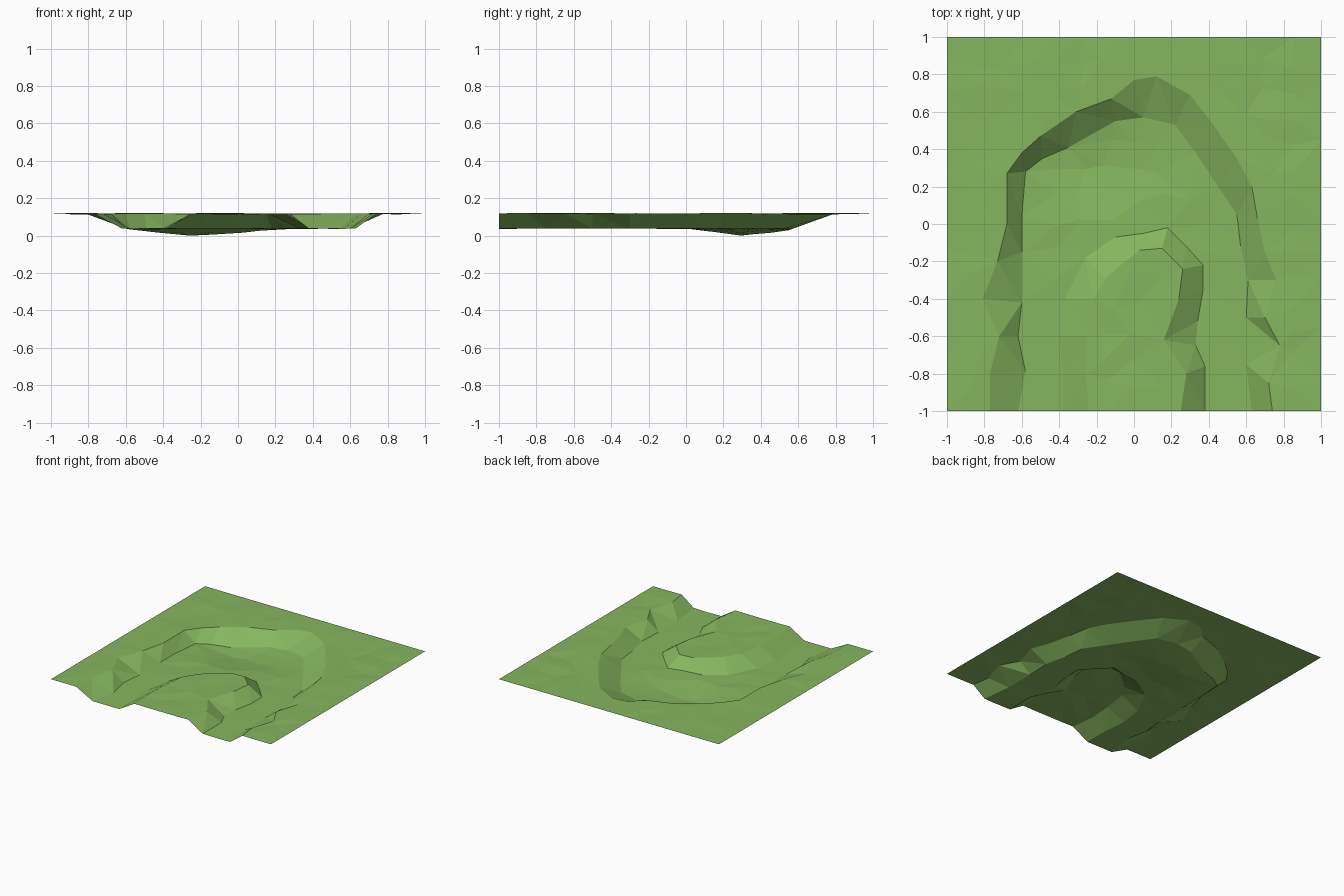
import bpy
import math
import random
from mathutils import Vector
from mathutils.geometry import delaunay_2d_cdt

random.seed(4)
cube = bpy.data.objects.get("Cube")
if cube:
    bpy.data.objects.remove(cube)

PLATEAU = 0.12
CELLS = 14

# Contours of the river banks, each running from the front edge round to it again
outer_crest = [(-.77, -1), (-.77, -.8), (-.72, -.6), (-.81, -.4), (-.73, -.2), (-.68, 0),
               (-.68, .27), (-.6, .38), (-.5, .47), (-.31, .6), (-.12, .67), (0, .77),
               (.12, .79), (.3, .69), (.41, .55), (.55, .35), (.63, .2), (.66, .03),
               (.7, -.15), (.76, -.3), (.7, -.5), (.78, -.65), (.72, -.85), (.74, -1)]
outer_foot = [(-.62, -1), (-.58, -.79), (-.62, -.6), (-.6, -.42), (-.6, -.15), (-.6, .04),
              (-.58, .28), (-.49, .35), (-.35, .41), (-.1, .55), (.05, .57), (.22, .53),
              (.33, .38), (.45, .2), (.55, .05), (.57, -.12), (.61, -.3), (.6, -.5),
              (.6, -.75), (.63, -1)]
island_foot = [(-.38, -1), (-.38, -.8), (-.4, -.6), (-.37, -.4), (-.26, -.18), (-.1, -.07),
               (.05, -.05), (.18, -.02), (.28, -.12), (.37, -.22), (.37, -.35), (.34, -.52),
               (.33, -.65), (.38, -.76), (.38, -1)]
island_crest = [(-.24, -1), (-.26, -.8), (-.25, -.6), (-.22, -.4), (-.15, -.29), (-.06, -.21),
                (.03, -.14), (.15, -.13), (.26, -.24), (.24, -.4), (.16, -.62), (.28, -.8),
                (.25, -1)]


def inside(x, y, outline):
    """Even-odd test against a closed outline."""
    hit = False
    for (ax, ay), (bx, by) in zip(outline, outline[1:] + outline[:1]):
        if (ay > y) != (by > y) and x < ax + (y - ay) * (bx - ax) / (by - ay):
            hit = not hit
    return hit


def floor_height(x, y):
    """River bed, with a deeper pool in the back bend."""
    r = math.hypot((x + .2) / .5, (y - .32) / .36)
    pool = .5 + .5 * math.cos(math.pi * min(r, 1))
    return .041 - .038 * pool


def noise(amount):
    return random.uniform(-amount, amount)


points, heights, edges, near = [], [], [], []


def add_point(x, y, z):
    points.append(Vector((x, y)))
    heights.append(z)


# Bank lines become fixed edges of the sheet
for line, raised in ((outer_crest, True), (outer_foot, False),
                     (island_foot, False), (island_crest, True)):
    start = len(points)
    for x, y in line:
        add_point(x, y, PLATEAU + noise(.002) if raised else floor_height(x, y))
    edges += [(i, i + 1) for i in range(start, len(points) - 1)]
    for i in range(start, len(points) - 1):
        near += [points[i].lerp(points[i + 1], t / 4) for t in range(5)]

# Jittered grid fills the flat ground and the river bed
for row in range(CELLS + 1):
    for col in range(CELLS + 1):
        x, y = 2 * col / CELLS - 1, 2 * row / CELLS - 1
        side, end = col in (0, CELLS), row in (0, CELLS)
        x += 0 if side else noise(.03)
        y += 0 if end else noise(.03)
        if min((p - Vector((x, y))).length for p in near) < .07:
            continue
        ty = max(y, -.99)
        in_crest, in_foot, in_isle_foot, in_isle = (
            inside(x, ty, o) for o in (outer_crest, outer_foot, island_foot, island_crest))
        if in_crest != in_foot or in_isle_foot != in_isle:
            continue
        if in_foot and not in_isle:
            z = floor_height(x, y) + noise(.003)
        else:
            z = PLATEAU + (0 if side or end else noise(.004))
        add_point(x, y, z)

flat, _, faces, origins, _, _ = delaunay_2d_cdt(points, edges, [], 0, 1e-5)
verts = [(p.x, p.y, heights[o[0]] if o else PLATEAU / 2) for p, o in zip(flat, origins)]
lowest = min(v[2] for v in verts)
verts = [(x, y, z - lowest) for x, y, z in verts]

# Ground sheet
mesh = bpy.data.meshes.new("ground")
mesh.from_pydata(verts, [], faces)
mesh.update()
for poly in mesh.polygons:
    if poly.normal.z < 0:
        poly.flip()
mesh.update()
ground = bpy.data.objects.new("ground", mesh)
bpy.context.collection.objects.link(ground)

# Grass colour
grass = bpy.data.materials.new("grass_green")
grass.use_nodes = True
colour = (.24, .47, .115, 1)
grass.diffuse_color = colour
bsdf = grass.node_tree.nodes["Principled BSDF"]
bsdf.inputs["Base Color"].default_value = colour
bsdf.inputs["Roughness"].default_value = .9
mesh.materials.append(grass)
